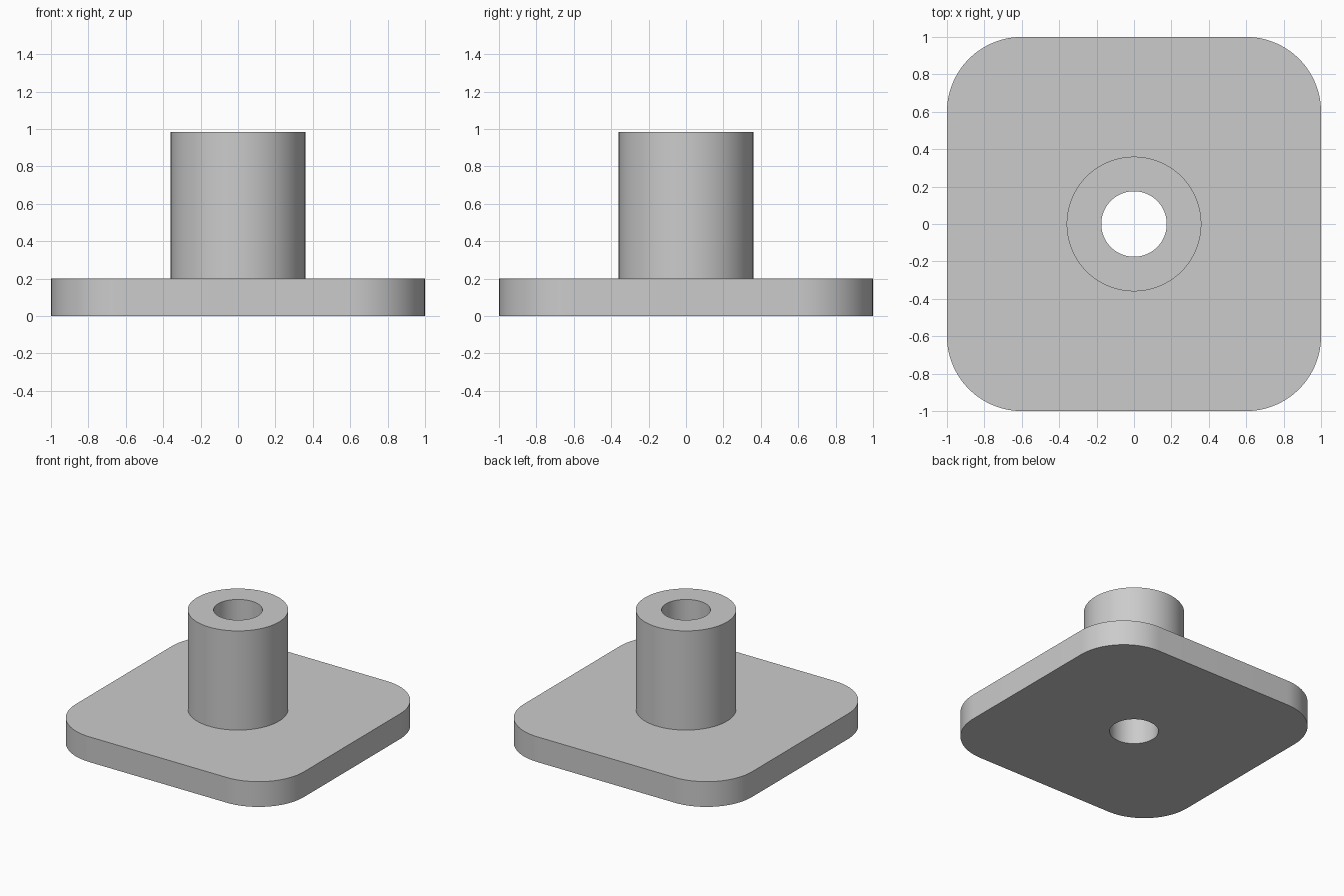
import bpy, bmesh
from math import cos, sin, pi, radians

cube = bpy.data.objects.get("Cube")
if cube:
    bpy.data.objects.remove(cube, do_unlink=True)

PER_CORNER = 24
COUNT = 4 * PER_CORNER
HALF, CORNER = 1.0, 0.4
PLATE_TOP, TUBE_TOP = 0.2, 0.985
TUBE_R, BORE_R = 0.36, 0.175

grey = bpy.data.materials.new("light_grey")
grey.use_nodes = True
grey.diffuse_color = (0.6, 0.6, 0.6, 1)
grey.node_tree.nodes["Principled BSDF"].inputs["Base Color"].default_value = (0.6, 0.6, 0.6, 1)


def circle(radius):
    angles = [(i + 0.5) * 2 * pi / COUNT for i in range(COUNT)]
    return [(radius * cos(a), radius * sin(a)) for a in angles]


def rounded_square():
    points = []
    centre = HALF - CORNER
    for k, (sx, sy) in enumerate([(1, 1), (-1, 1), (-1, -1), (1, -1)]):
        for j in range(PER_CORNER):
            a = (k + j / (PER_CORNER - 1)) * pi / 2
            points.append((sx * centre + CORNER * cos(a), sy * centre + CORNER * sin(a)))
    return points


# Closed section swept around the axis: underside, plate edge, tube wall, bore
outline, tube, bore = rounded_square(), circle(TUBE_R), circle(BORE_R)
sections = [(bore, 0), (outline, 0), (outline, PLATE_TOP),
            (tube, PLATE_TOP), (tube, TUBE_TOP), (bore, TUBE_TOP)]

bm = bmesh.new()
loops = [[bm.verts.new((x, y, z)) for x, y in pts] for pts, z in sections]
for s, lower in enumerate(loops):
    upper = loops[(s + 1) % len(loops)]
    for i in range(COUNT):
        n = (i + 1) % COUNT
        bm.faces.new((lower[i], lower[n], upper[n], upper[i]))
bmesh.ops.recalc_face_normals(bm, faces=bm.faces[:])

mesh = bpy.data.meshes.new("flanged_bushing")
bm.to_mesh(mesh)
bm.free()
mesh.materials.append(grey)
bushing = bpy.data.objects.new("flanged_bushing", mesh)
bpy.context.collection.objects.link(bushing)

# Smooth curved walls, crisp rims
bpy.ops.object.select_all(action="DESELECT")
bushing.select_set(True)
bpy.context.view_layer.objects.active = bushing
bpy.ops.object.shade_smooth_by_angle(angle=radians(30))
